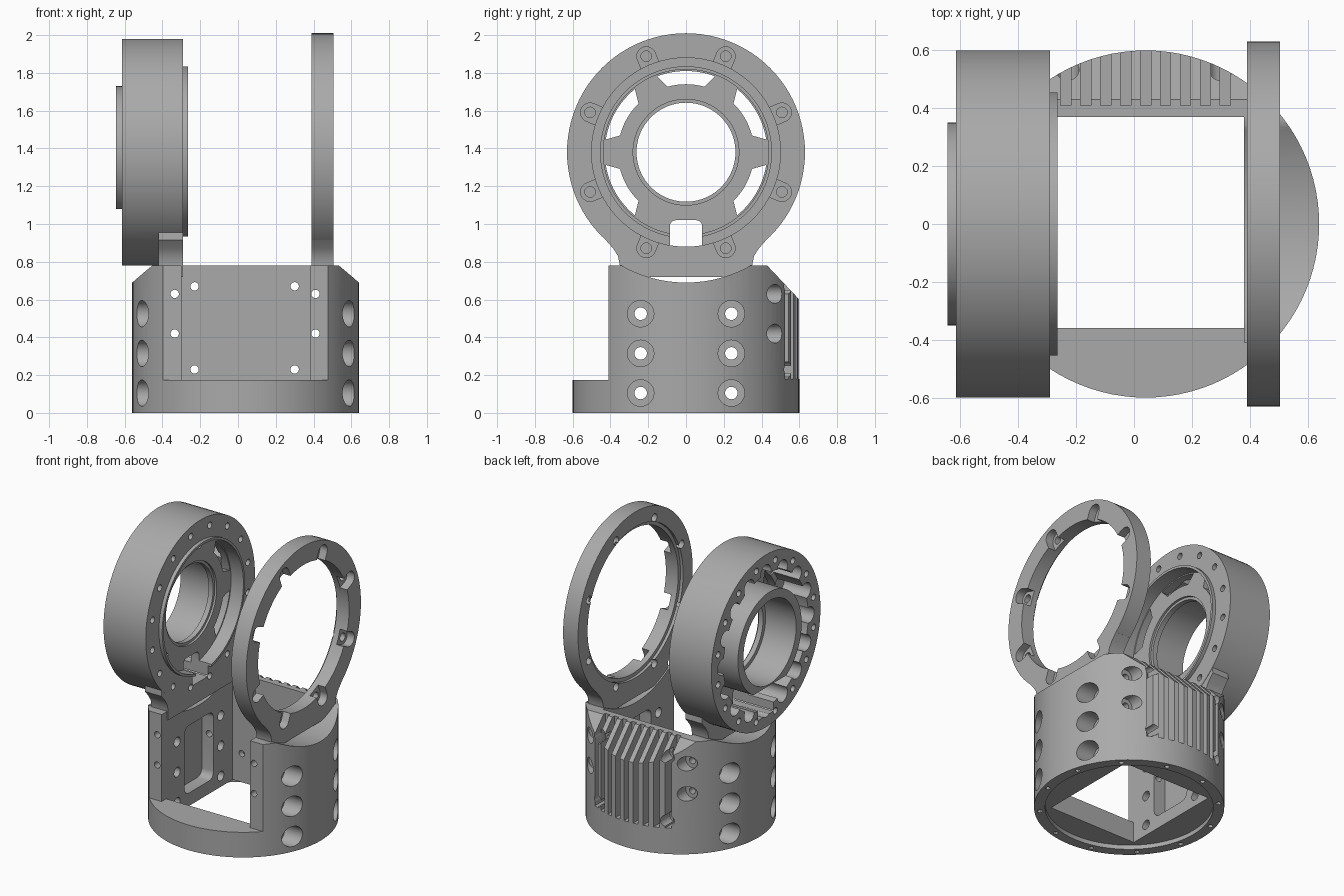
import bpy, bmesh, math
from mathutils import Vector

old = bpy.data.objects.get("Cube")
if old:
    bpy.data.objects.remove(old, do_unlink=True)

grey = bpy.data.materials.new("machined grey")
grey.use_nodes = True
colour = (0.4, 0.4, 0.4, 1)
grey.diffuse_color = colour
grey.node_tree.nodes["Principled BSDF"].inputs["Base Color"].default_value = colour

CX = 0.04      # axis of the upright base
AZ = 1.38      # height of the cross axis
WALL_L, WALL_R = -0.30, 0.38


def from_bmesh(bm, name):
    bmesh.ops.recalc_face_normals(bm, faces=bm.faces)
    mesh = bpy.data.meshes.new(name)
    bm.to_mesh(mesh)
    bm.free()
    obj = bpy.data.objects.new(name, mesh)
    bpy.context.collection.objects.link(obj)
    return obj


def prism(pts, axis, lo, hi, name="cutter"):
    """Extrude a flat outline along an axis; outline is in the other two axes."""
    def place(p, t):
        v = list(p)
        v.insert("xyz".index(axis), t)
        return Vector(v)
    bm = bmesh.new()
    face = bm.faces.new([bm.verts.new(place(p, lo)) for p in pts])
    ext = bmesh.ops.extrude_face_region(bm, geom=[face])
    move = place((0, 0), hi - lo)
    bmesh.ops.translate(bm, vec=move, verts=[g for g in ext["geom"] if isinstance(g, bmesh.types.BMVert)])
    return from_bmesh(bm, name)


def arc(a, b, r, start, end, n):
    return [(a + r * math.cos(start + (end - start) * i / n),
             b + r * math.sin(start + (end - start) * i / n)) for i in range(n + 1)]


def cyl(axis, a, b, r, lo, hi, name="cutter", n=32):
    return prism(arc(a, b, r, 0, math.tau, n)[:-1], axis, lo, hi, name)


def box(x, y, z):
    return prism([(x[0], y[0]), (x[1], y[0]), (x[1], y[1]), (x[0], y[1])], "z", z[0], z[1])


def combine(target, others, operation="DIFFERENCE"):
    """Apply one boolean with all the given helper objects, then drop them."""
    group = bpy.data.collections.new("helpers")
    for o in others:
        o.hide_render = True
        group.objects.link(o)
    mod = target.modifiers.new("shape", "BOOLEAN")
    mod.operation = operation
    mod.operand_type = "COLLECTION"
    mod.collection = group
    mod.solver = "EXACT"
    mod.use_self = True
    bpy.context.view_layer.objects.active = target
    bpy.ops.object.modifier_apply(modifier=mod.name)
    for o in others:
        bpy.data.objects.remove(o, do_unlink=True)
    bpy.data.collections.remove(group)


def around(r, count, offset=0.0):
    for i in range(count):
        t = offset + math.tau * i / count
        yield t, r * math.cos(t), AZ + r * math.sin(t)


def neck(lo, hi):
    """Flared foot joining a ring to the base."""
    right = [(0.35, 0.72), (0.35, 0.78), (0.36, 0.83), (0.385, 0.87), (0.425, 0.915), (0.42, 1.0)]
    left = [(-y, z) for y, z in reversed(right)]
    return prism(right + left, "x", lo, hi)


# Base: drum with square well, open front, back bevel and scooped top
base = cyl("z", CX, 0, 0.6, 0, 0.78, "base", 96)
combine(base, [
    box((WALL_L, WALL_R), (-0.36, 0.37), (-1, 2)),
    box((WALL_L, WALL_R), (-1, 0.3), (0.175, 2)),
    box((-1, 1), (-1, -0.41), (0.175, 2)),
    prism([(0.43, 0.78), (0.6, 0.6), (0.8, 0.4), (0.8, 1), (0.43, 1)], "x", -1, 1),
])
combine(base, [cyl("x", 0, AZ, 0.69, -1, 1, n=128),
               cyl("z", CX, 0, 0.53, -1, 0.03, n=96)])

# Cooling slots in the back
combine(base, [box((CX + i * 0.069 - 0.018, CX + i * 0.069 + 0.018), (0.41, 1), (0.18, 1))
               for i in range(-4, 5)])

# Screw holes: side walls, front edges, back panel and bottom rim
through, bores = [], []
for y in (-0.24, 0.24):
    for z in (0.105, 0.315, 0.525):
        through.append(cyl("x", y, z, 0.033, -1, 1))
        bores += [cyl("x", y, z, 0.07, -1, CX - 0.44), cyl("x", y, z, 0.07, CX + 0.44, 1)]
for x in (-0.335, 0.41):
    for z in (0.42, 0.63):
        through.append(cyl("y", x, z, 0.022, -1, 1))
        bores.append(cyl("y", x, z, 0.05, 0.41, 1))
for x in (-0.23, 0.30):
    for z in (0.23, 0.67):
        through.append(cyl("y", x, z, 0.022, 0.2, 1))
        bores.append(cyl("y", x, z, 0.04, 0.45, 1))
for i in range(12):
    t = math.tau * (i + 0.5) / 12
    through.append(cyl("z", CX + 0.565 * math.cos(t), 0.565 * math.sin(t), 0.016, -1, 0.06, n=12))
combine(base, through)
combine(base, bores)

# Rounded pockets on the inside of both side walls
def pocket(lo, hi):
    pts = []
    for k, (y, z) in enumerate([(0.11, 0.54), (-0.11, 0.54), (-0.11, 0.17), (0.11, 0.17)]):
        pts += arc(y, z, 0.05, k * math.pi / 2, (k + 1) * math.pi / 2, 6)
    return prism(pts, "x", lo, hi)

combine(base, [pocket(WALL_L - 0.09, WALL_L + 0.1), pocket(WALL_R - 0.1, WALL_R + 0.09)])

# Open ring on its neck, with U-shaped screw seats
ring = cyl("x", 0, AZ, 0.63, 0.39, 0.505, "open_ring", 96)
combine(ring, [neck(0.39, 0.505)], "UNION")
combine(ring, [cyl("x", 0, AZ, 0.5, 0, 1, n=96), cyl("x", 0, AZ, 0.525, 0, 0.41, n=96)])
seats, holes = [], []
for t, y, z in around(0.55, 8, math.pi / 8):
    inner = [((0.44 * math.cos(t) + s * 0.05 * math.sin(t)),
              AZ + 0.44 * math.sin(t) - s * 0.05 * math.cos(t)) for s in (-1, 1)]
    seats.append(prism(arc(y, z, 0.05, t - math.pi / 2, t + math.pi / 2, 14) + inner, "x", 0.45, 1))
    holes.append(cyl("x", y, z, 0.028, 0, 1))
combine(ring, seats)
combine(ring, holes)

# Bearing housing on its neck, with thin collar
housing = cyl("x", 0, AZ, 0.6, -0.615, -0.29, "bearing_housing", 96)
combine(housing, [neck(-0.42, -0.292), cyl("x", 0, AZ, 0.455, -0.3, -0.265, n=96)], "UNION")
combine(housing, [cyl("x", 0, AZ, 0.438, -0.36, 0, n=96),
                  cyl("x", 0, AZ, 0.465, -1, -0.42, n=96)])
combine(housing, [cyl("x", y, z, 0.055, -1, -0.41)
                  for t, y, z in around(0.475, 16)])
combine(housing, [cyl("x", y, z, 0.022, -1, 0, n=20)
                  for t, y, z in around(0.535, 16, math.pi / 16)])

# Hub tube in the middle of the housing disc
combine(housing, [cyl("x", 0, AZ, 0.35, -0.645, -0.38, n=96)], "UNION")
combine(housing, [cyl("x", 0, AZ, 0.262, -1, 0, n=96),
                  cyl("x", 0, AZ, 0.29, -1, -0.41, n=96),
                  cyl("x", 0, AZ, 0.28, -0.375, 0, n=96)])

# Disc windows between the spokes, and the cable slot below
windows = []
for deg in (-30, 30, 90, 150, 210):
    t, w = math.radians(deg), math.radians(21)
    windows.append(prism(arc(0, AZ, 0.43, t - w, t + w, 12)
                         + arc(0, AZ, 0.36, t + 0.75 * w, t - 0.75 * w, 12), "x", -0.5, -0.3))
combine(housing, windows)
slot = [(-0.085, 0.86), (0.085, 0.86)] + arc(0.055, 0.99, 0.03, 0, math.pi / 2, 5) \
    + arc(-0.055, 0.99, 0.03, math.pi / 2, math.pi, 5)
combine(housing, [prism(slot, "x", -1, 0)])
combine(housing, [box((-1, -0.42), (-0.18, 0.18), (0.95, 1.08))])

# Finish: one colour, smooth rounds with sharp edges kept
for obj in (base, ring, housing):
    obj.data.materials.clear()
    obj.data.materials.append(grey)
    for p in obj.data.polygons:
        p.material_index = 0
    bpy.ops.object.select_all(action="DESELECT")
    obj.select_set(True)
    bpy.context.view_layer.objects.active = obj
    bpy.ops.object.shade_smooth_by_angle(angle=math.radians(30))
